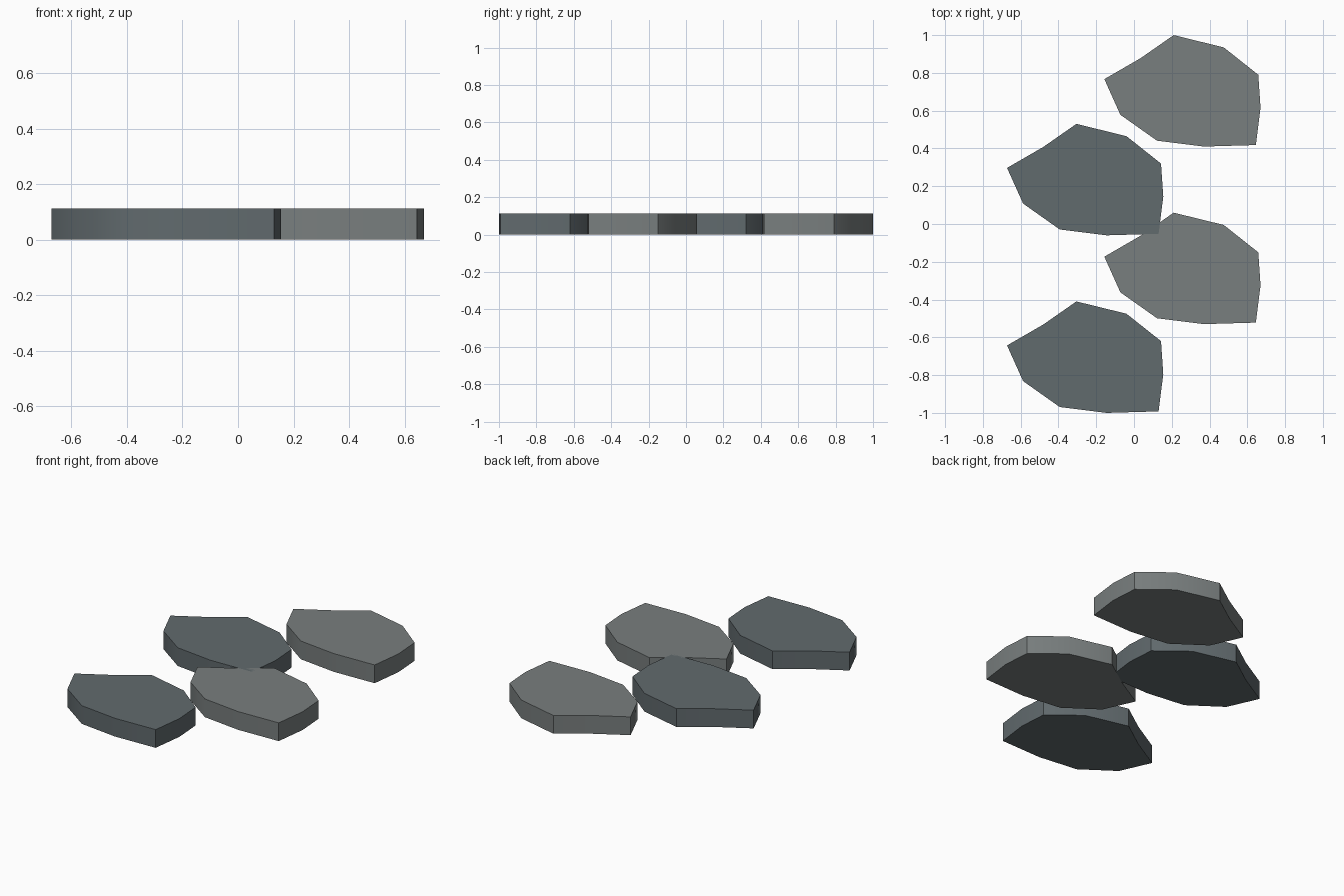
import bpy, bmesh, math

if "Cube" in bpy.data.objects:
    bpy.data.objects.remove(bpy.data.objects["Cube"])

THICK = 0.113
STEP_X, STEP_Y = 0.515, 0.47

# Outline of the topmost stone, counter-clockwise
OUTLINE = [(-0.157, 0.767), (-0.072, 0.578), (0.122, 0.441), (0.37, 0.41),
           (0.645, 0.418), (0.67, 0.615), (0.658, 0.79), (0.475, 0.935),
           (0.21, 1.0), (0.035, 0.878)]


def make_material(name, rgb):
    mat = bpy.data.materials.new(name)
    mat.diffuse_color = (*rgb, 1)
    mat.use_nodes = True
    mat.node_tree.nodes["Principled BSDF"].inputs["Base Color"].default_value = mat.diffuse_color
    return mat


def make_stone(name, dx, dy, mat):
    bm = bmesh.new()
    face = bm.faces.new([bm.verts.new((x + dx, y + dy, 0)) for x, y in OUTLINE])
    top = bmesh.ops.extrude_face_region(bm, geom=[face], use_keep_orig=True)
    verts = [g for g in top["geom"] if isinstance(g, bmesh.types.BMVert)]
    bmesh.ops.translate(bm, verts=verts, vec=(0, 0, THICK))
    bmesh.ops.recalc_face_normals(bm, faces=bm.faces)
    mesh = bpy.data.meshes.new(name)
    bm.to_mesh(mesh)
    bm.free()
    mesh.materials.append(mat)
    obj = bpy.data.objects.new(name, mesh)
    bpy.context.collection.objects.link(obj)
    # Smooth rim, crisp top edge and pointed corners
    bpy.ops.object.select_all(action='DESELECT')
    obj.select_set(True)
    bpy.context.view_layer.objects.active = obj
    bpy.ops.object.shade_smooth_by_angle(angle=math.radians(45))


light = make_material("light_stone", (0.19, 0.21, 0.21))
dark = make_material("dark_stone", (0.12, 0.145, 0.155))

# Staggered stepping stones, alternating right/light and left/dark
for i in range(4):
    left = i % 2
    make_stone(f"stepping_stone_{i + 1}", -STEP_X * left, -STEP_Y * i,
               dark if left else light)
